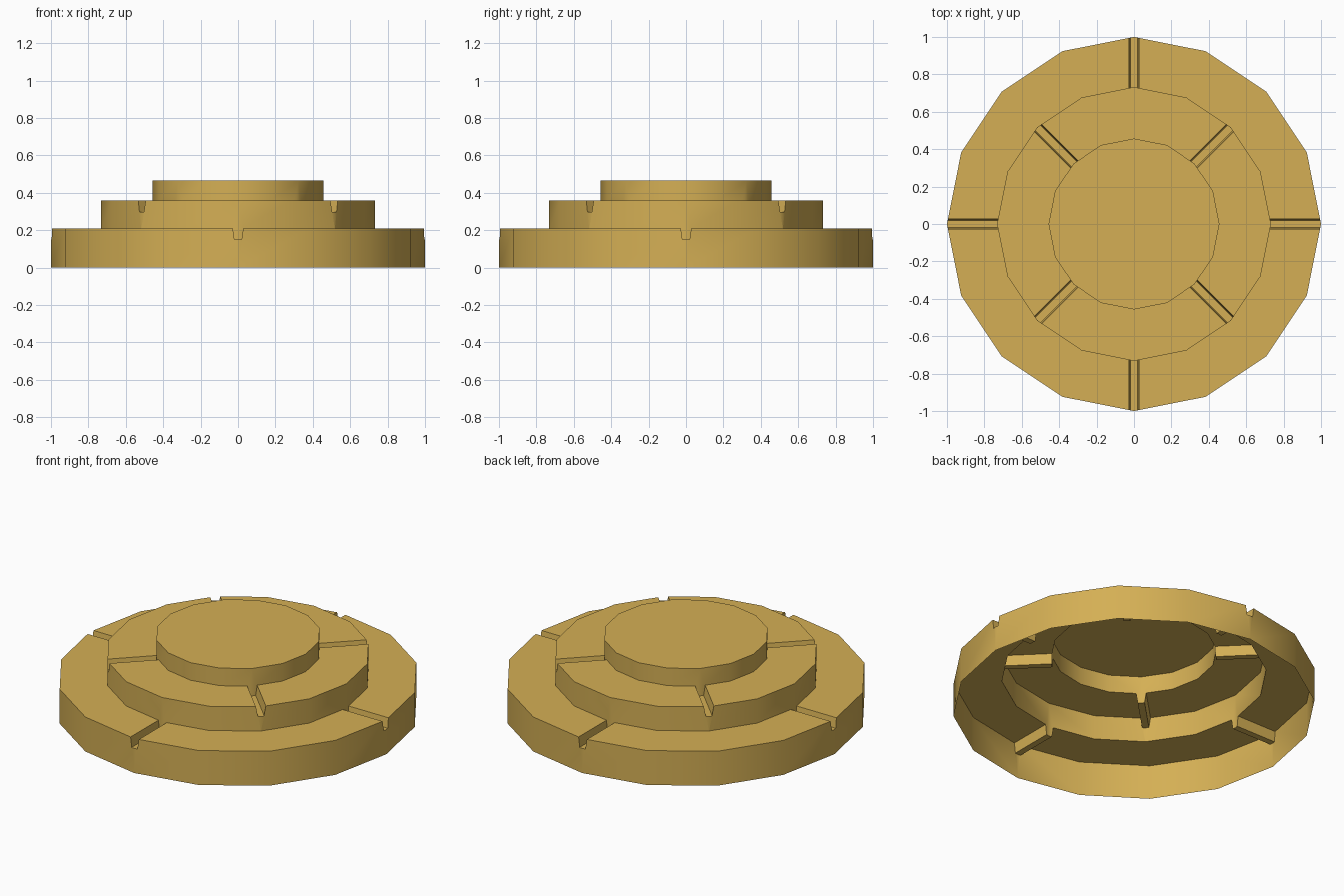
import bpy, bmesh, math

if "Cube" in bpy.data.objects:
    bpy.data.objects.remove(bpy.data.objects["Cube"])

SIDES = 16
STEP = 2 * math.pi / SIDES
GROOVE_TOP, GROOVE_BOTTOM, GROOVE_DEPTH = 0.028, 0.019, 0.06

brass = bpy.data.materials.new("brass")
brass.diffuse_color = (0.66, 0.43, 0.09, 1.0)
brass.use_nodes = True
brass.node_tree.nodes["Principled BSDF"].inputs["Base Color"].default_value = brass.diffuse_color


def ring(bm, radius, z, first_groove=None):
    """Five points per corner; grooved corners spread them into a channel section."""
    section = [(-GROOVE_TOP, 0), (-GROOVE_BOTTOM, -GROOVE_DEPTH), (0, -GROOVE_DEPTH),
               (GROOVE_BOTTOM, -GROOVE_DEPTH), (GROOVE_TOP, 0)]
    verts = []
    for i in range(SIDES):
        a = i * STEP
        grooved = first_groove is not None and i % 4 == first_groove
        for off, dz in section:
            if not grooved:
                off = dz = 0
            r = radius - abs(off) * math.tan(STEP / 2)   # stay on the polygon sides
            verts.append(bm.verts.new((r * math.cos(a) - off * math.sin(a),
                                       r * math.sin(a) + off * math.cos(a), z + dz)))
    return verts


def bridge(bm, lower, upper):
    n = len(lower)
    for i in range(n):
        j = (i + 1) % n
        bm.faces.new((lower[i], lower[j], upper[j], upper[i]))


def tier(name, radius, z0, z1, groove_below, groove, inner):
    """Open shell: side wall plus a grooved ledge, or a closed lid when inner is None."""
    bm = bmesh.new()
    low = ring(bm, radius, z0, groove_below)
    high = ring(bm, radius, z1, groove)
    bridge(bm, low, high)
    if inner:
        bridge(bm, high, ring(bm, inner, z1, groove))
    else:
        bm.faces.new(high[::5])
    bmesh.ops.remove_doubles(bm, verts=bm.verts, dist=0.0005)
    bmesh.ops.dissolve_degenerate(bm, edges=bm.edges, dist=0.0001)
    me = bpy.data.meshes.new(name)
    bm.to_mesh(me)
    bm.free()
    me.materials.append(brass)
    ob = bpy.data.objects.new(name, me)
    bpy.context.collection.objects.link(ob)
    bpy.ops.object.select_all(action='DESELECT')
    ob.select_set(True)
    bpy.context.view_layer.objects.active = ob
    bpy.ops.object.shade_smooth_by_angle(angle=math.radians(30))


# Three stacked hollow discs, grooves turned 45 degrees between the ledges
tier("base_tier", 1.0, 0.0, 0.21, None, 0, 0.732)
tier("middle_tier", 0.732, 0.21, 0.358, 0, 2, 0.457)
tier("top_tier", 0.457, 0.358, 0.465, 2, None, None)
